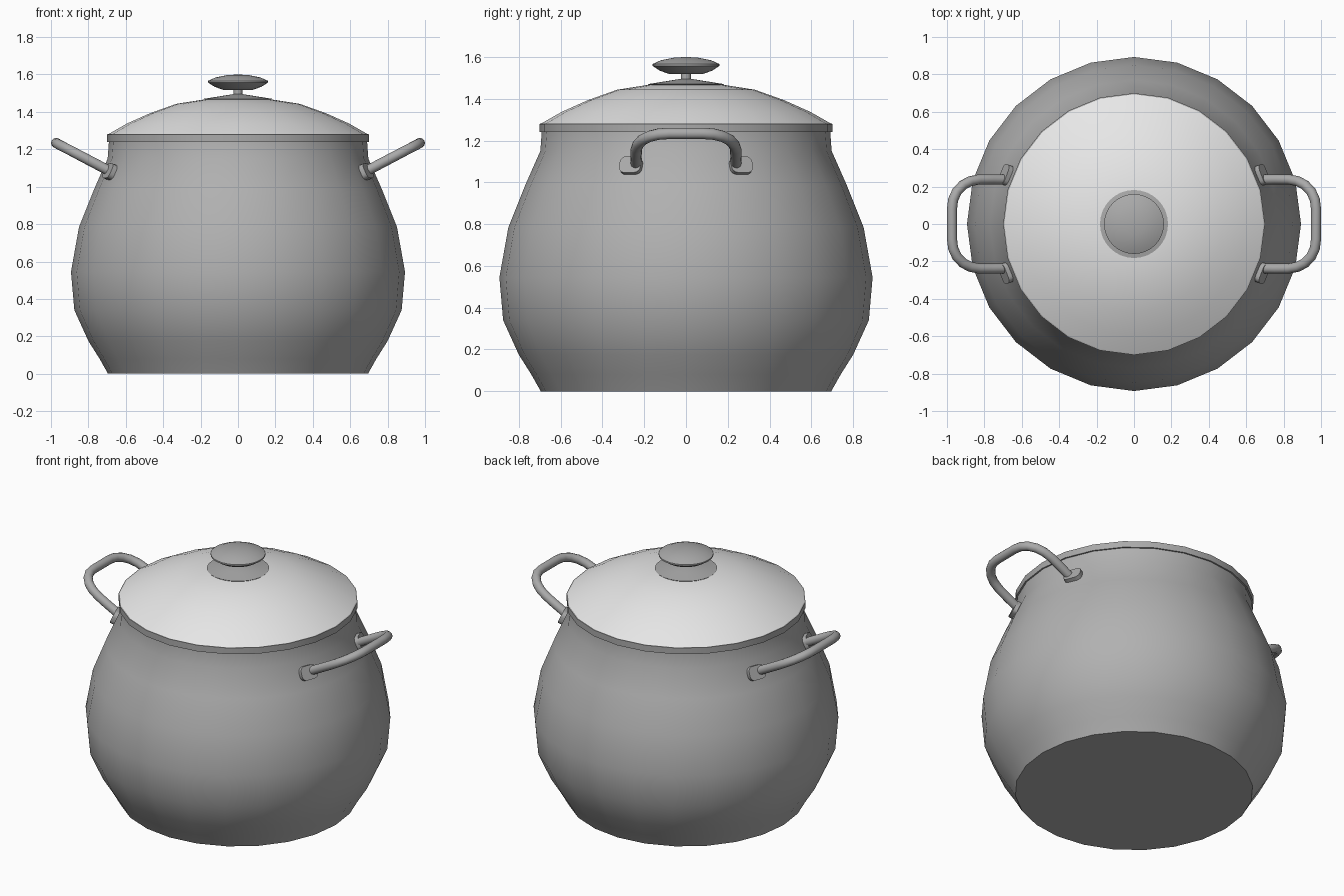
import bpy, bmesh, math
from mathutils import Matrix, Vector

cube = bpy.data.objects.get("Cube")
if cube:
    bpy.data.objects.remove(cube, do_unlink=True)


def material(name, grey):
    m = bpy.data.materials.new(name)
    m.use_nodes = True
    colour = (grey, grey, grey, 1)
    m.diffuse_color = colour
    m.node_tree.nodes["Principled BSDF"].inputs["Base Color"].default_value = colour
    return m


POT = material("pot grey", 0.44)
LID = material("lid light grey", 0.8)
TRIM = material("handle grey", 0.4)


def finish(name, bm, mat):
    bmesh.ops.recalc_face_normals(bm, faces=bm.faces)
    mesh = bpy.data.meshes.new(name)
    bm.to_mesh(mesh)
    bm.free()
    mesh.materials.append(mat)
    obj = bpy.data.objects.new(name, mesh)
    bpy.context.collection.objects.link(obj)
    bpy.ops.object.select_all(action="DESELECT")
    obj.select_set(True)
    bpy.context.view_layer.objects.active = obj
    bpy.ops.object.shade_smooth_by_angle(angle=math.radians(35))
    return obj


def lathe(name, profile, mat, sides=24):
    """Spin a (radius, height) profile around the z axis."""
    bm = bmesh.new()
    verts = [bm.verts.new((r, 0, z)) for r, z in profile]
    edges = [bm.edges.new(pair) for pair in zip(verts, verts[1:])]
    bmesh.ops.spin(bm, geom=verts + edges, cent=(0, 0, 0), axis=(0, 0, 1),
                   angle=math.tau, steps=sides)
    bmesh.ops.remove_doubles(bm, verts=bm.verts, dist=0.0005)
    return finish(name, bm, mat)


# Pot body with a flat base
lathe("pot_body", [(0, 0), (0.695, 0), (0.74, 0.08), (0.80, 0.175), (0.875, 0.34),
                   (0.893, 0.545), (0.85, 0.785), (0.77, 0.985), (0.697, 1.15),
                   (0.69, 1.245)], POT)

# Lid rim and dome
lathe("lid_rim", [(0.66, 1.24), (0.70, 1.24), (0.70, 1.28), (0.68, 1.283)], TRIM)
lathe("lid_dome", [(0.695, 1.28), (0.595, 1.337), (0.47, 1.393), (0.33, 1.443),
                   (0.17, 1.468), (0, 1.475)], LID)

# Knob: collar, stem and button
lathe("knob_collar", [(0.17, 1.455), (0.182, 1.47), (0.10, 1.483), (0.025, 1.495),
                      (0, 1.495)], TRIM, 32)
lathe("knob_stem", [(0.024, 1.48), (0.024, 1.53)], TRIM, 16)
lathe("knob_button", [(0, 1.517), (0.08, 1.518), (0.125, 1.534), (0.16, 1.557),
                      (0.16, 1.566), (0.12, 1.584), (0.06, 1.596), (0, 1.6)], TRIM, 32)


def tube(name, path, radius, mat, sides=12):
    bm = bmesh.new()
    rings = []
    for i, p in enumerate(path):
        along = path[min(i + 1, len(path) - 1)] - path[max(i - 1, 0)]
        turn = along.to_track_quat("Z", "Y")
        rings.append([bm.verts.new(p + turn @ Vector((radius * math.cos(a), radius * math.sin(a), 0)))
                      for a in (math.tau * k / sides for k in range(sides))])
    for a, b in zip(rings, rings[1:]):
        for k in range(sides):
            n = (k + 1) % sides
            bm.faces.new((a[k], a[n], b[n], b[k]))
    bm.faces.new(rings[0])
    bm.faces.new(rings[-1])
    return finish(name, bm, mat)


def bracket(name, side, end):
    """Rounded plate lying against the pot wall."""
    bm = bmesh.new()
    bmesh.ops.create_cube(bm, size=1, matrix=Matrix.Diagonal((0.03, 0.11, 0.085, 1)))
    corners = [e for e in bm.edges
               if abs((e.verts[0].co - e.verts[1].co).normalized().x) > 0.9]
    bmesh.ops.bevel(bm, geom=corners, offset=0.03, segments=4, profile=0.5, affect="EDGES")
    place = (Matrix.Rotation(math.radians(21 * end), 4, "Z")
             @ Matrix.Translation((0.733, 0, 1.08))
             @ Matrix.Rotation(math.radians(-24), 4, "Y"))
    bm.transform(place)
    if side < 0:
        bm.transform(Matrix.Diagonal((-1, 1, 1, 1)))
    return finish(name, bm, TRIM)


# Loop handles, rising outwards from the wall
half = [(0.67, 0.237), (0.76, 0.239), (0.83, 0.238), (0.875, 0.229), (0.915, 0.208),
        (0.948, 0.172), (0.967, 0.13), (0.973, 0.08)]
plan = half + [(x, -y) for x, y in reversed(half)]
for label, side in (("left", 1), ("right", -1)):
    path = [Vector((side * x, y, 1.08 + (x - 0.68) * 0.525)) for x, y in plan]
    tube(label + "_handle", path, 0.027, TRIM)
    for where, end in (("back", 1), ("front", -1)):
        bracket(label + "_" + where + "_bracket", side, end)
